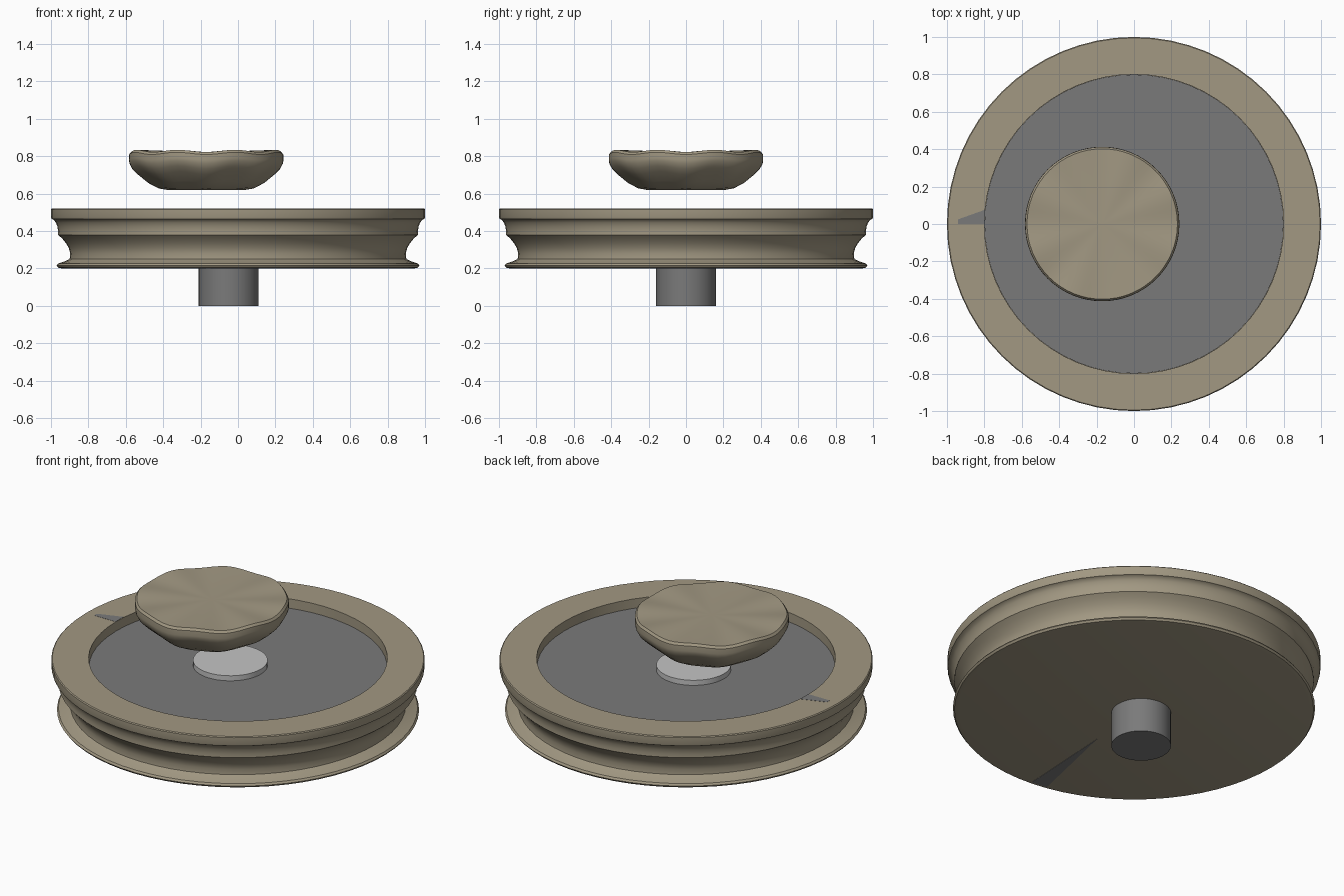
import bpy, bmesh
from math import cos, sin, pi, radians

cube = bpy.data.objects.get("Cube")
if cube:
    bpy.data.objects.remove(cube)


def material(name, color):
    m = bpy.data.materials.new(name)
    m.use_nodes = True
    m.diffuse_color = (*color, 1)
    m.node_tree.nodes["Principled BSDF"].inputs["Base Color"].default_value = (*color, 1)
    return m


TAN = material("warm tan", (0.36, 0.315, 0.225))
GRAY = material("mid gray", (0.195, 0.195, 0.195))
LIGHT = material("light gray", (0.55, 0.55, 0.55))


def finish(bm, name, mat, smooth=35):
    bmesh.ops.recalc_face_normals(bm, faces=bm.faces)
    mesh = bpy.data.meshes.new(name)
    bm.to_mesh(mesh)
    bm.free()
    mesh.materials.append(mat)
    ob = bpy.data.objects.new(name, mesh)
    bpy.context.collection.objects.link(ob)
    if smooth:
        bpy.ops.object.select_all(action="DESELECT")
        ob.select_set(True)
        bpy.context.view_layer.objects.active = ob
        bpy.ops.object.shade_smooth_by_angle(angle=radians(smooth))
    return ob


def lathe(name, profile, mat, x=0, sides=64, wave=None, top_z=None):
    """Spin (radius, z) points about a vertical axis and close both ends."""
    bm = bmesh.new()
    rings = []
    for i, (r, z) in enumerate(profile):
        ring = []
        for k in range(sides):
            a = 2 * pi * k / sides
            dz = -wave[i] * cos(8 * a) if wave else 0
            ring.append(bm.verts.new((x + r * cos(a), r * sin(a), z + dz)))
        rings.append(ring)
    for lower, upper in zip(rings, rings[1:]):
        for k in range(sides):
            n = (k + 1) % sides
            bm.faces.new((lower[k], lower[n], upper[n], upper[k]))
    bm.faces.new(rings[0])
    if top_z is None:
        bm.faces.new(rings[-1])
    else:
        hub = bm.verts.new((x, 0, top_z))
        for k in range(sides):
            bm.faces.new((rings[-1][k], rings[-1][(k + 1) % sides], hub))
    return finish(bm, name, mat)


def thin_plate(name, points, z, mat):
    """Flat painted patch, extruded slightly."""
    bm = bmesh.new()
    face = bm.faces.new([bm.verts.new((px, py, z - 0.001)) for px, py in points])
    out = bmesh.ops.extrude_face_region(bm, geom=[face])
    verts = [g for g in out["geom"] if isinstance(g, bmesh.types.BMVert)]
    bmesh.ops.translate(bm, vec=(0, 0, 0.002), verts=verts)
    return finish(bm, name, mat, 0)


# Grooved wheel with a raised rim and a recessed middle
lathe("grooved_wheel", [
    (0.94, 0.20), (0.962, 0.204), (0.97, 0.215), (0.962, 0.226), (0.925, 0.238),
    (0.90, 0.25), (0.897, 0.28), (0.905, 0.31), (0.92, 0.335), (0.94, 0.36),
    (0.963, 0.38), (0.962, 0.40), (0.966, 0.425), (0.974, 0.445), (0.985, 0.46),
    (0.997, 0.465), (1.0, 0.475), (1.0, 0.515), (0.995, 0.52),
    (0.80, 0.52), (0.80, 0.455)], TAN)

# Recessed face, axle and hub cap
lathe("wheel_face", [(0.799, 0.44), (0.799, 0.465)], GRAY)
lathe("axle", [(0.16, 0.0), (0.16, 0.46)], GRAY, x=-0.05, sides=48)
lathe("hub_cap", [(0.2, 0.45), (0.2, 0.495)], LIGHT, x=-0.05, sides=48)

# Floating knob with eight soft lobes
lathe("lobed_knob", [
    (0.21, 0.62), (0.255, 0.63), (0.31, 0.663), (0.365, 0.71), (0.395, 0.74),
    (0.41, 0.768), (0.413, 0.785), (0.412, 0.815), (0.402, 0.828)], TAN,
    x=-0.17, wave=[0, 0.002, 0.006, 0.008, 0.008, 0.007, 0.006, 0.006, 0.006], top_z=0.821)

# Gray slivers on the rim and underside
thin_plate("rim_sliver", [(-0.8, 0), (-0.8, 0.075), (-0.94, 0.025), (-0.94, 0)], 0.52, GRAY)
thin_plate("underside_sliver", [(-0.045, -0.36), (-0.17, -0.93), (-0.075, -0.94)], 0.2, GRAY)
